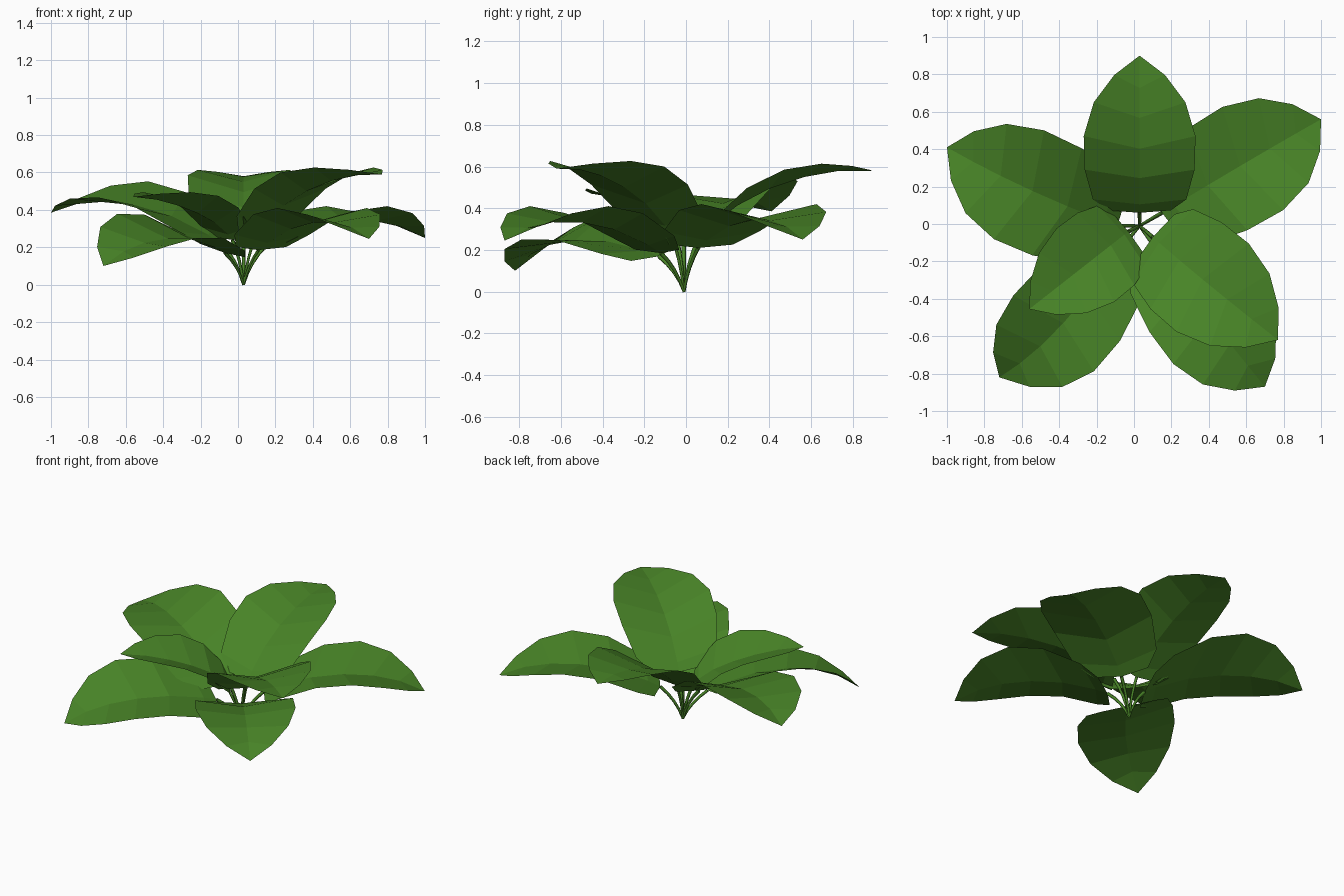
import bpy, bmesh, math
from mathutils import Vector

if "Cube" in bpy.data.objects:
    bpy.data.objects.remove(bpy.data.objects["Cube"])

green = bpy.data.materials.new("leaf green")
green.diffuse_color = (0.065, 0.23, 0.02, 1)
green.use_nodes = True
green.node_tree.nodes["Principled BSDF"].inputs["Base Color"].default_value = green.diffuse_color

ROOT = Vector((0.03, -0.01, 0))
RIB = [0, 0.07, 0.27, 0.47, 0.66, 0.83]              # midrib stations along the blade
EDGE = [0.02, 0.11, 0.33, 0.55, 0.75, 0.9]           # matching rim stations, swept forward
WIDTH = [0.17, 0.255, 0.30, 0.305, 0.25, 0.138]      # half width at each rim station


def arc(base, mid, tip, t):
    """Quadratic curve through base, mid (at t = 0.55) and tip."""
    ctrl = (mid - base * 0.2025 - tip * 0.3025) / 0.495
    return base * (1 - t) ** 2 + ctrl * 2 * t * (1 - t) + tip * t * t


def leaf(name, base, mid, tip, scale=1.0, roll=0.0, cup=0.075):
    base, mid, tip = Vector(base), Vector(mid), Vector(tip)
    d = tip - base
    side = Vector((-d.y, d.x, 0)).normalized()
    side.z = roll / 0.3
    bm = bmesh.new()
    rows = []
    for c, e, w in zip(RIB, EDGE, WIDTH):
        rib = arc(base, mid, tip, c) - Vector((0, 0, cup * math.sin(math.pi * c)))
        rim = arc(base, mid, tip, e)
        off = side * w * scale
        rows.append([bm.verts.new(p) for p in (rim + off, rib, rim - off)])
    # blade quads, closed by two triangles at the tip
    for a, b in zip(rows, rows[1:]):
        bm.faces.new((a[1], b[1], b[0], a[0]))
        bm.faces.new((a[2], b[2], b[1], a[1]))
    end, last = bm.verts.new(tip), rows[-1]
    bm.faces.new((last[1], end, last[0]))
    bm.faces.new((last[2], end, last[1]))
    me = bpy.data.meshes.new(name)
    bm.to_mesh(me)
    bm.free()
    me.materials.append(green)
    bpy.context.collection.objects.link(bpy.data.objects.new(name, me))
    stem(name.replace("leaf", "stem"), base)


def stem(name, end):
    """Thin four-sided stalk bending outwards from the root to the blade."""
    cu = bpy.data.curves.new(name, 'CURVE')
    cu.dimensions = '3D'
    cu.bevel_depth = 0.011
    cu.bevel_resolution = 0
    sp = cu.splines.new('POLY')
    sp.points.add(4)
    ctrl = ROOT.lerp(end, 0.3)
    ctrl.z = end.z * 0.6
    for i, p in enumerate(sp.points):
        t = i / 4
        q = ROOT * (1 - t) ** 2 + ctrl * 2 * t * (1 - t) + end * t * t
        p.co = (*q, 1)
        p.radius = 0.7 + 0.3 * t
    cu.materials.append(green)
    bpy.context.collection.objects.link(bpy.data.objects.new(name, cu))


# five outer leaves
leaf("back_leaf", (0.03, 0.06, 0.25), (0.03, 0.47, 0.585), (0.03, 0.90, 0.58), 0.98, 0, 0.065)
leaf("right_leaf", (0.15, 0.06, 0.21), (0.635, 0.35, 0.42), (1.0, 0.56, 0.25), 1.05)
leaf("left_leaf", (-0.09, -0.01, 0.22), (-0.615, 0.21, 0.51), (-1.0, 0.41, 0.385), 1.05, -0.04)
leaf("front_left_leaf", (-0.07, -0.13, 0.17), (-0.43, -0.585, 0.315), (-0.72, -0.82, 0.10), 0.97, -0.065)
leaf("front_right_leaf", (0.11, -0.12, 0.185), (0.45, -0.56, 0.41), (0.70, -0.87, 0.245))
# two raised inner leaves
leaf("upper_right_leaf", (0.10, -0.07, 0.27), (0.42, -0.34, 0.60), (0.77, -0.62, 0.59))
leaf("upper_left_leaf", (-0.03, -0.04, 0.24), (-0.26, -0.22, 0.475), (-0.56, -0.455, 0.47), 0.82)
